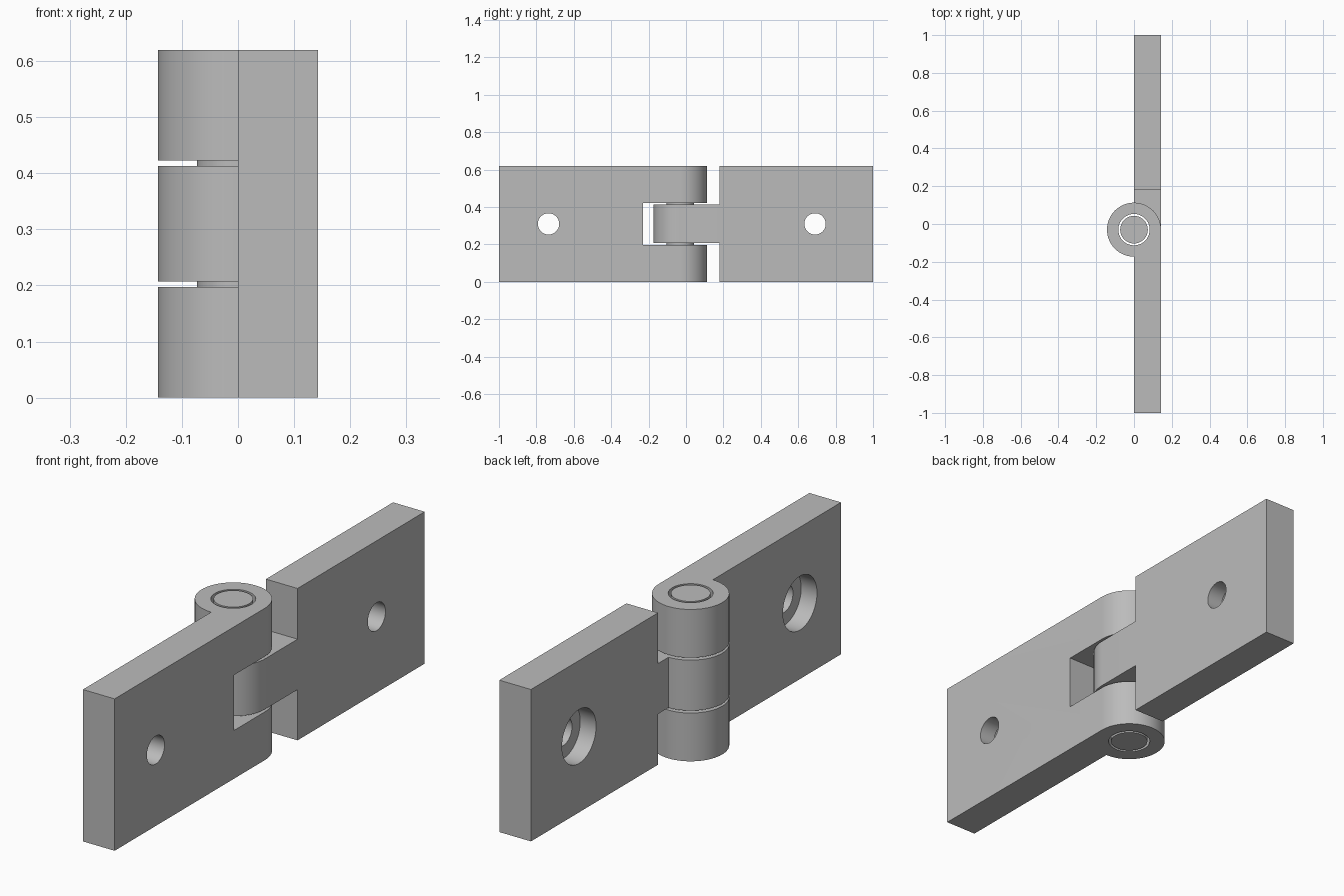
import bpy
import bmesh
from math import cos, sin, radians, pi
from mathutils import Matrix

cube = bpy.data.objects.get("Cube")
if cube:
    bpy.data.objects.remove(cube, do_unlink=True)

HEIGHT = 0.62        # full height of the hinge
THICK = 0.143        # leaf thickness, also the knuckle radius
AXIS_Y = -0.03       # pin axis
PIN_R, BORE_R = 0.073, 0.083
MID = HEIGHT / 2

steel = bpy.data.materials.new("grey_steel")
steel.use_nodes = True
GREY = (0.5, 0.5, 0.5, 1)
steel.diffuse_color = GREY
steel.node_tree.nodes["Principled BSDF"].inputs["Base Color"].default_value = GREY


def finish(name, bm):
    bmesh.ops.recalc_face_normals(bm, faces=bm.faces)
    mesh = bpy.data.meshes.new(name)
    bm.to_mesh(mesh)
    bm.free()
    mesh.materials.append(steel)
    obj = bpy.data.objects.new(name, mesh)
    bpy.context.collection.objects.link(obj)
    return obj


def box(name, y0, y1, z0, z1):
    bm = bmesh.new()
    bmesh.ops.create_cube(bm, size=1)
    for v in bm.verts:
        v.co.x *= 1
        v.co.y = y0 if v.co.y < 0 else y1
        v.co.z = z0 if v.co.z < 0 else z1
    return finish(name, bm)


def cylinder(name, radius, length, centre, along_x=False):
    bm = bmesh.new()
    turn = Matrix.Rotation(pi / 2, 4, "Y") if along_x else Matrix()
    bmesh.ops.create_cone(bm, cap_ends=True, segments=64, radius1=radius,
                          radius2=radius, depth=length,
                          matrix=Matrix.Translation(centre) @ turn)
    return finish(name, bm)


def smooth(obj):
    bpy.ops.object.select_all(action="DESELECT")
    obj.select_set(True)
    bpy.context.view_layer.objects.active = obj
    bpy.ops.object.shade_smooth_by_angle(angle=radians(30))


def cut(obj, cutters):
    bpy.context.view_layer.objects.active = obj
    for cutter in cutters:
        mod = obj.modifiers.new("cut", "BOOLEAN")
        mod.operation = "DIFFERENCE"
        mod.solver = "EXACT"
        mod.object = cutter
        bpy.ops.object.modifier_apply(modifier=mod.name)
        bpy.data.objects.remove(cutter, do_unlink=True)


def leaf(name, end_y, hole_y, gaps):
    """Flat leaf flowing into a rolled knuckle, with a counterbored screw hole."""
    side = 1 if end_y < 0 else -1
    outline = [(0, end_y), (THICK, end_y)]
    for i in range(49):
        a = side * radians(270 * i / 48)
        outline.append((THICK * cos(a), AXIS_Y + THICK * sin(a)))
    bm = bmesh.new()
    face = bm.faces.new([bm.verts.new((x, y, 0)) for x, y in outline])
    top = bmesh.ops.extrude_face_region(bm, geom=[face])["geom"]
    bmesh.ops.translate(bm, vec=(0, 0, HEIGHT),
                        verts=[g for g in top if isinstance(g, bmesh.types.BMVert)])
    obj = finish(name, bm)
    cutters = [box("gap_cutter", *gap) for gap in gaps]
    cutters += [
        cylinder("bore_cutter", BORE_R, 1, (0, AXIS_Y, MID)),
        cylinder("screw_cutter", 0.057, 1, (0, hole_y, MID), True),
        cylinder("counterbore_cutter", 0.11, THICK, (0, hole_y, MID), True),
    ]
    cut(obj, cutters)
    smooth(obj)


# Front leaf with the two outer knuckles
leaf("front_leaf", -1, -0.735, [(-0.23, 0.3, 0.197, 0.423)])

# Back leaf with the single middle knuckle
leaf("back_leaf", 1, 0.69, [(-0.3, 0.18, -0.1, 0.207), (-0.3, 0.18, 0.413, 0.8)])

# Hinge pin
smooth(cylinder("hinge_pin", PIN_R, HEIGHT, (0, AXIS_Y, MID)))
